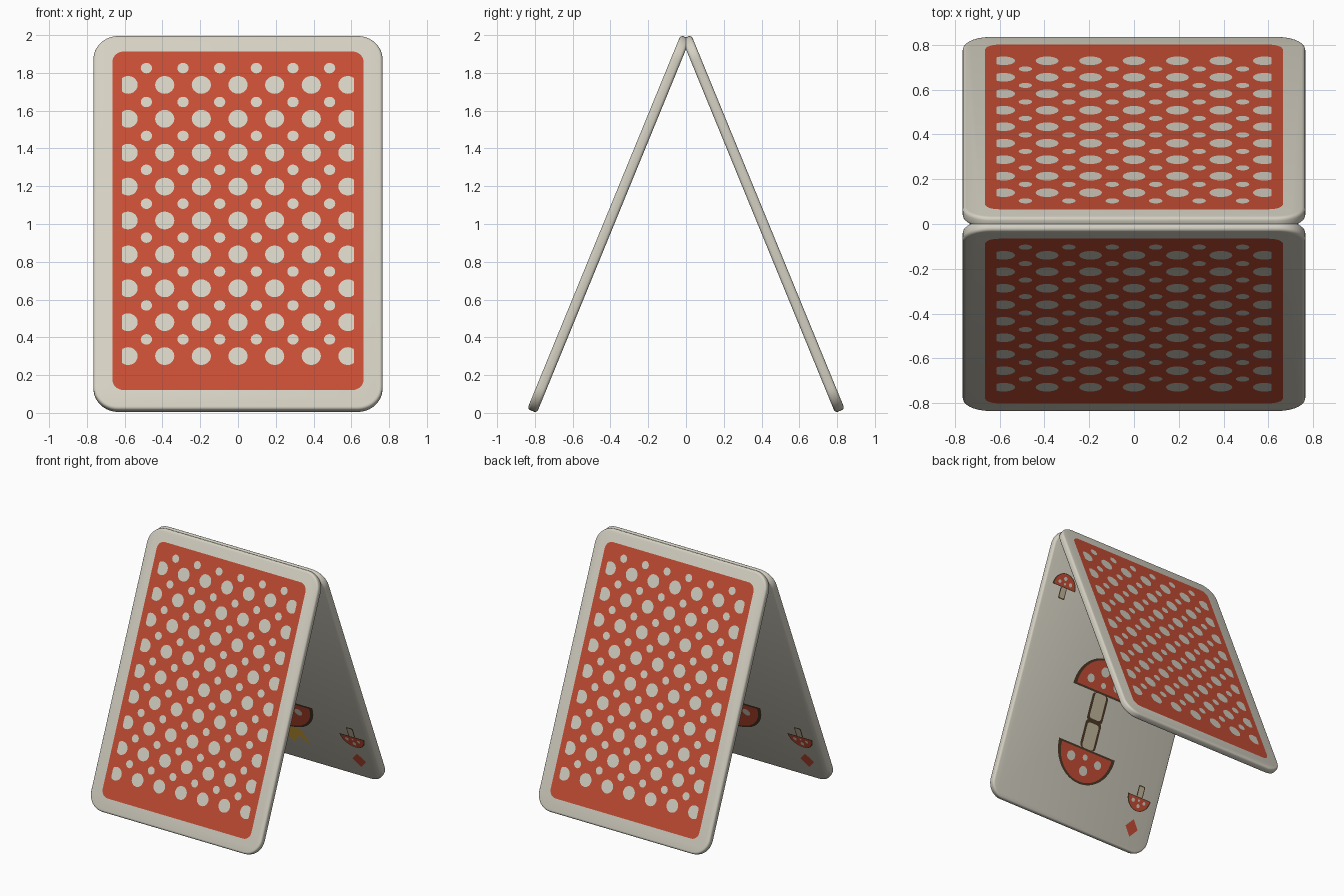
import bpy, bmesh, math
from mathutils import Matrix

if "Cube" in bpy.data.objects:
    bpy.data.objects.remove(bpy.data.objects["Cube"])

W, L, T = 1.53, 2.139, 0.055          # card width, length, thickness
LEAN = math.radians(22.3)


def material(name, rgb):
    m = bpy.data.materials.new(name)
    m.diffuse_color = (*rgb, 1)
    m.use_nodes = True
    m.node_tree.nodes["Principled BSDF"].inputs["Base Color"].default_value = m.diffuse_color
    return m


CREAM = material("cream", (0.66, 0.63, 0.54))
RED = material("red", (0.56, 0.075, 0.035))
DARK = material("outline", (0.07, 0.04, 0.02))
STEM = material("stem", (0.55, 0.48, 0.34))
GOLD = material("gold", (0.75, 0.42, 0.05))


def arc(cx, cy, r, a0, a1, n):
    return [(cx + r * math.cos(math.radians(a0 + (a1 - a0) * i / n)),
             cy + r * math.sin(math.radians(a0 + (a1 - a0) * i / n))) for i in range(n + 1)]


def disc(cx, cy, r, n=20):
    return arc(cx, cy, r, 0, 360, n)[:-1]


def rounded_rect(x0, y0, x1, y1, r, n=8):
    return (arc(x1 - r, y1 - r, r, 0, 90, n) + arc(x0 + r, y1 - r, r, 90, 180, n)
            + arc(x0 + r, y0 + r, r, 180, 270, n) + arc(x1 - r, y0 + r, r, 270, 360, n))


def add_object(name, bm, mat, place):
    mesh = bpy.data.meshes.new(name)
    bm.to_mesh(mesh)
    bm.free()
    mesh.materials.append(mat)
    ob = bpy.data.objects.new(name, mesh)
    ob.matrix_world = place
    bpy.context.collection.objects.link(ob)
    return ob


def print_shapes(name, polys, layer, mat, place, side):
    """Flat printed shapes just above the outer (+1) or inner (-1) card face."""
    bm = bmesh.new()
    z = side * (T / 2 + 0.0015 * layer)
    for p in polys:
        f = bm.faces.new([bm.verts.new((x, y, z)) for x, y in p])
        f.normal_update()
        if f.normal.z * side < 0:
            f.normal_flip()
    add_object(name, bm, mat, place)


def card_body(name, place):
    bm = bmesh.new()
    f = bm.faces.new([bm.verts.new((x, y, -T / 2)) for x, y in
                      rounded_rect(-W / 2, -L / 2, W / 2, L / 2, 0.13, 10)])
    ext = bmesh.ops.extrude_face_region(bm, geom=[f])
    bmesh.ops.translate(bm, vec=(0, 0, T),
                        verts=[v for v in ext["geom"] if isinstance(v, bmesh.types.BMVert)])
    bmesh.ops.recalc_face_normals(bm, faces=bm.faces)
    rims = [e for e in bm.edges if abs(e.verts[0].co.z - e.verts[1].co.z) < 1e-6]
    bmesh.ops.bevel(bm, geom=rims, offset=0.016, segments=3, profile=0.5, affect='EDGES')
    ob = add_object(name, bm, CREAM, place)
    bpy.ops.object.select_all(action='DESELECT')
    ob.select_set(True)
    bpy.context.view_layer.objects.active = ob
    bpy.ops.object.shade_smooth_by_angle(angle=math.radians(35))


def card_back(name, place):
    # Red panel with alternating rows of large and small spots
    print_shapes(name + "_back_panel", [rounded_rect(-0.665, -0.962, 0.665, 0.975, 0.06)],
                 1, RED, place, 1)
    spots = []
    for row in range(9):
        v = (1.735 - 0.1795 * row - 1.01) / math.cos(LEAN)
        for col in range(-3, 4):
            spots.append([(max(-0.615, min(0.615, x)), y) for x, y in disc(col * 0.194, v, 0.051)])
        for col in range(6):
            spots.append(disc((col - 2.5) * 0.194, v + 0.096, 0.03))
    # Drop the doubled points on the clipped outer spots
    spots = [[p for i, p in enumerate(s)
              if not (abs(p[0]) == 0.615 and abs(s[i - 1][0]) == 0.615
                      and abs(s[(i + 1) % len(s)][0]) == 0.615)] for s in spots]
    print_shapes(name + "_back_spots", spots, 2, CREAM, place, 1)


def mushroom(cx, base, d, r):
    """Outline, cap, stem and spots; the cap points along d (+1 or -1)."""
    def flip(poly):
        return [(cx + d * x, base + d * y) for x, y in poly]
    g = r * 0.06
    return {
        "outline": [flip(arc(0, -g, r + g, 0, 180, 24)),
                    flip(rounded_rect(-r * 0.29, -r * 0.92, r * 0.29, -g, r * 0.1, 3))],
        "cap": [flip(arc(0, 0, r - g, 0, 180, 24))],
        "stem": [flip(rounded_rect(-r * 0.21, -r * 0.84, r * 0.21, -g, r * 0.08, 3))],
        "spots": [flip(disc(x * r, y * r, s * r, 14)) for x, y, s in
                  ((-0.5, 0.3, 0.15), (0.05, 0.6, 0.15), (0.5, 0.28, 0.13), (0, 0.2, 0.09))],
    }


def card_face(name, place, crowned):
    # Mirrored pair of large mushrooms plus one small one in two corners
    parts = {"outline": [], "cap": [], "stem": [], "spots": []}
    for cx, base, d, r in ((0, -0.47, -1, 0.26), (0, 0.0, 1, 0.26),
                           (-0.58, -0.65, -1, 0.105), (0.58, 0.65, 1, 0.105)):
        for key, polys in mushroom(cx, base, d, r).items():
            parts[key] += polys
    for key, layer, mat in (("outline", 1, DARK), ("cap", 2, RED),
                            ("stem", 2, STEM), ("spots", 3, CREAM)):
        print_shapes(f"{name}_mushroom_{key}", parts[key], layer, mat, place, -1)
    # Plain corner pips
    pips = [[(d * 0.58 + 0.06 * x, d * 0.89 + 0.07 * y)
             for x, y in ((1, 0), (0, 1), (-1, 0), (0, -1))] for d in (-1, 1)]
    print_shapes(name + "_corner_pips", pips, 1, RED, place, -1)
    if crowned:
        crown = ((-0.10, 0), (0.10, 0), (0.15, 0.15), (0.06, 0.08),
                 (0, 0.17), (-0.06, 0.08), (-0.15, 0.15))
        crowns = [[(d * x, b + d * y) for x, y in crown] for d, b in ((-1, -0.73), (1, 0.26))]
        print_shapes(name + "_crowns", crowns, 1, GOLD, place, -1)


# Two cards leaning together: the second is the first turned half round
lean = Matrix.Translation((0, -0.409, 1.0)) @ Matrix.Rotation(math.pi / 2 - LEAN, 4, 'X')
for name, turn, crowned in (("front_card", 0, False), ("rear_card", math.pi, True)):
    place = Matrix.Rotation(turn, 4, 'Z') @ lean
    card_body(name, place)
    card_back(name, place)
    card_face(name, place, crowned)
